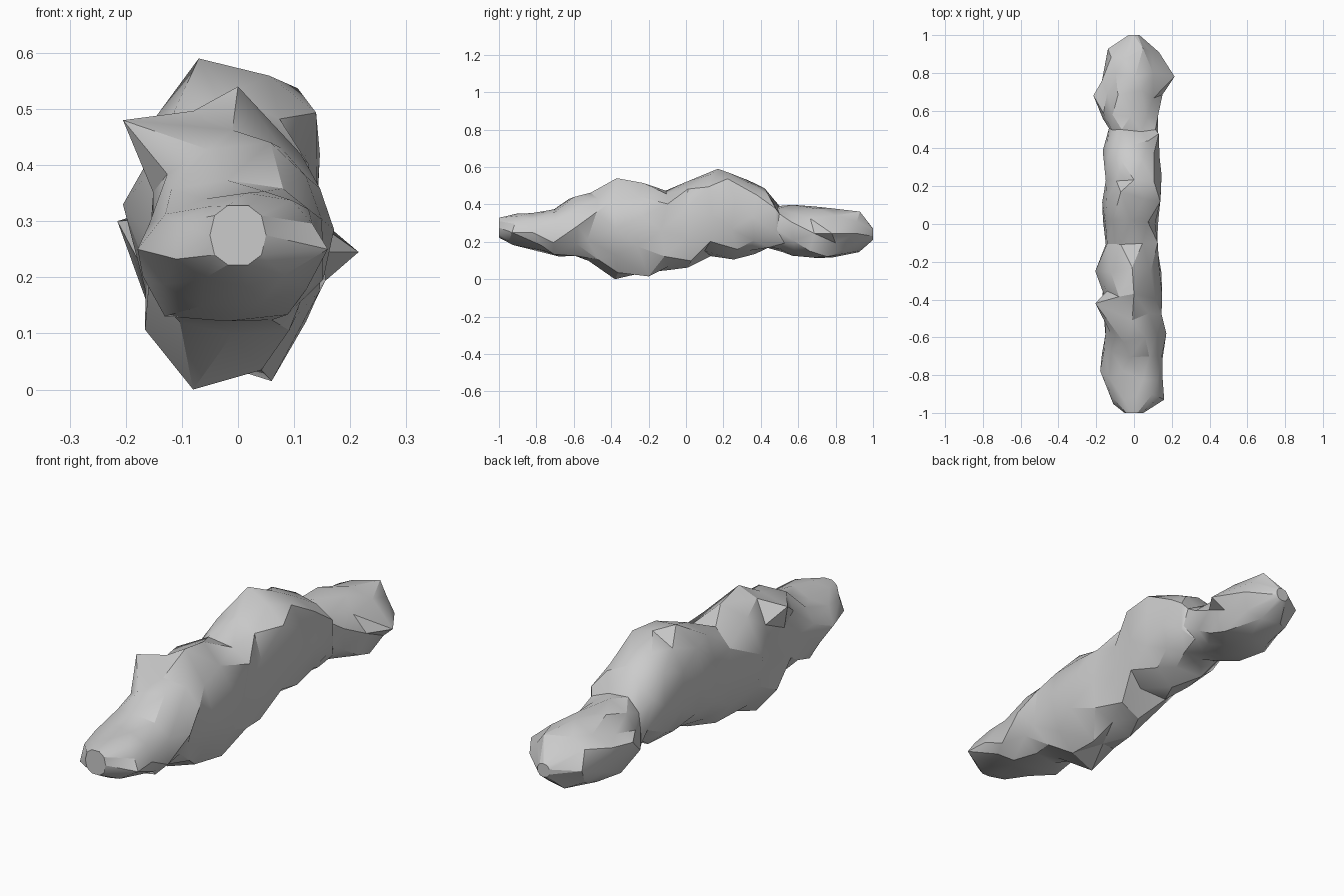
import bpy, bmesh, random
from math import sin, cos, pi
from mathutils import Vector

if "Cube" in bpy.data.objects:
    bpy.data.objects.remove(bpy.data.objects["Cube"])

rng = random.Random(5)
SIDES = 10

# Cross-sections along the ridge: y, bottom z, top z, left x, right x
SECTIONS = [
    (-1.00, .22, .33, -.05, .05), (-.93, .18, .35, -.11, .14),
    (-.80, .14, .36, -.17, .15), (-.68, .11, .39, -.19, .15),
    (-.60, .11, .46, -.17, .17), (-.50, .07, .49, -.17, .15),
    (-.38, .02, .52, -.19, .15), (-.25, .02, .50, -.18, .16),
    (-.12, .04, .48, -.17, .15), (.00, .07, .54, -.17, .14),
    (.12, .11, .57, -.17, .16), (.25, .10, .58, -.17, .17),
    (.36, .13, .54, -.17, .15), (.45, .15, .48, -.15, .13),
    (.50, .14, .39, -.15, .13), (.58, .12, .39, -.17, .13),
    (.68, .10, .39, -.19, .15), (.78, .10, .38, -.17, .18),
    (.90, .13, .36, -.14, .13), (1.00, .21, .27, -.03, .03),
]

# Points sticking out furthest from the rock
SPIKES = [(.215, .78, .245), (-.215, .68, .30), (-.205, -.42, .48),
          (-.205, -.25, .33), (-.08, -.38, .0), (-.07, .17, .59),
          (.06, -.2, .015), (.16, -.93, .25), (0, -.37, .54)]


def signed_pow(c, e):
    return abs(c) ** e * (1 if c >= 0 else -1)


# Rock ridge: chipped loft through the sections
bm = bmesh.new()
rings = []
for n, (y, zb, zt, xl, xr) in enumerate(SECTIONS):
    end = n in (0, len(SECTIONS) - 1)
    ring = []
    for k in range(SIDES):
        a = 2 * pi * (k + 0.5 * (n % 2)) / SIDES
        s = 1.0 if end else rng.uniform(0.85, 1.06)
        if -0.6 < y < 0.1 and abs(sin(a)) < 0.25:
            s *= 0.94            # crease between hump and belly
        x = (xl + xr) / 2 + (xr - xl) / 2 * s * signed_pow(cos(a), 0.85)
        z = (zb + zt) / 2 + (zt - zb) / 2 * s * signed_pow(sin(a), 0.85)
        dy = 0 if end else rng.uniform(-0.03, 0.03)
        ring.append(bm.verts.new((x, y + dy, max(0.005, z))))
    rings.append(ring)

# Skin with triangles between staggered rings
for n in range(len(rings) - 1):
    r, q = rings[n], rings[n + 1]
    for k in range(SIDES):
        j = (k + 1) % SIDES
        if n % 2 == 0:
            bm.faces.new((r[k], r[j], q[k]))
            bm.faces.new((r[j], q[j], q[k]))
        else:
            bm.faces.new((r[k], r[j], q[j]))
            bm.faces.new((r[k], q[j], q[k]))
bm.faces.new(rings[0])
bm.faces.new(rings[-1])

# Pull the nearest corner out to each spike
for s in map(Vector, SPIKES):
    min(bm.verts, key=lambda v: (v.co - s).length).co = s
bmesh.ops.recalc_face_normals(bm, faces=bm.faces)

mesh = bpy.data.meshes.new("rock_ridge")
bm.to_mesh(mesh)
bm.free()
rock = bpy.data.objects.new("rock_ridge", mesh)
bpy.context.collection.objects.link(rock)
bpy.context.view_layer.objects.active = rock
rock.select_set(True)
bpy.ops.object.shade_smooth_by_angle(angle=0.52)
